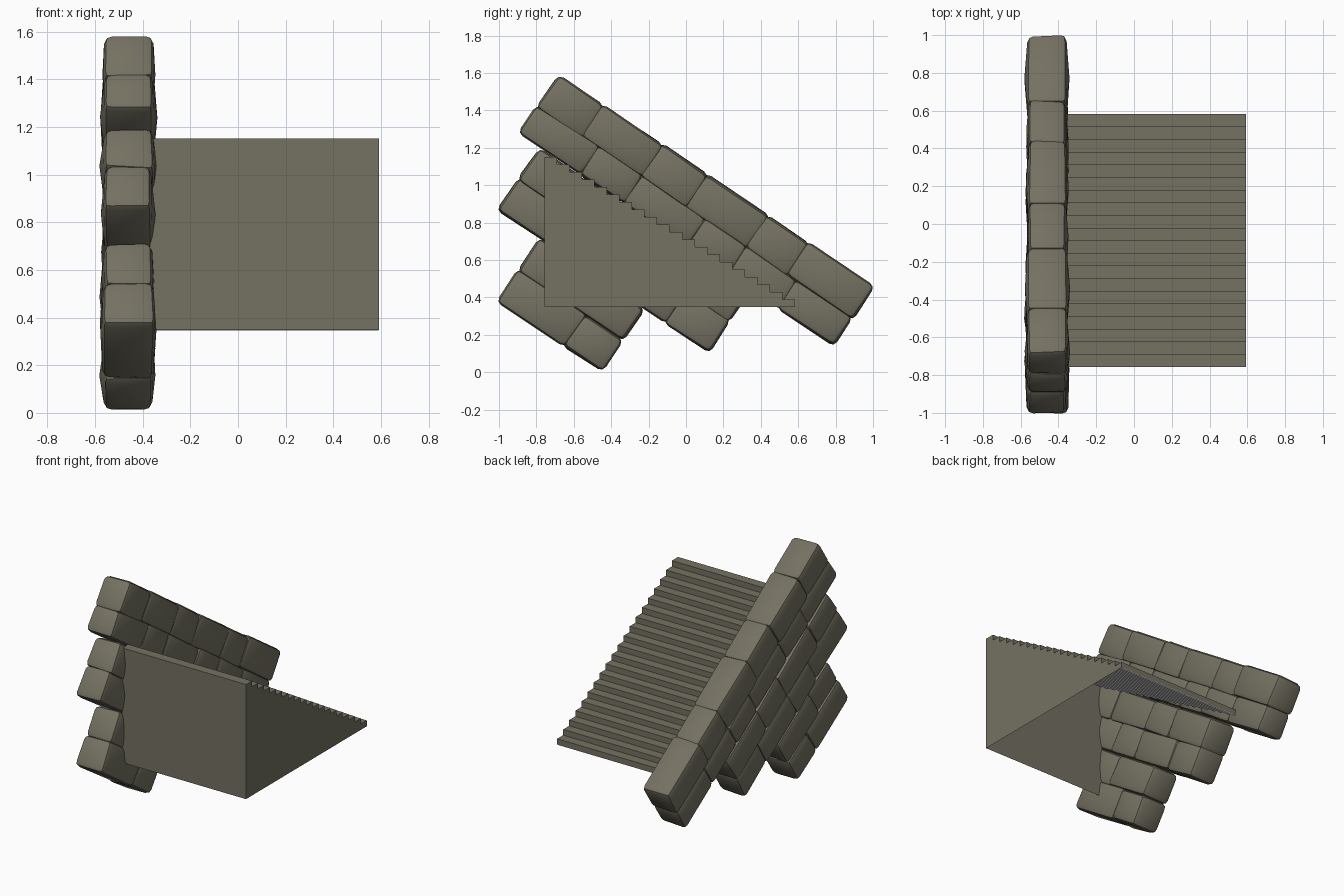
import bpy, bmesh, math, random
from mathutils import Vector

if "Cube" in bpy.data.objects:
    bpy.data.objects.remove(bpy.data.objects["Cube"])

random.seed(7)


def flat_colour(name, rgb):
    m = bpy.data.materials.new(name)
    m.diffuse_color = (*rgb, 1)
    m.use_nodes = True
    m.node_tree.nodes["Principled BSDF"].inputs["Base Color"].default_value = m.diffuse_color
    return m


stone = flat_colour("weathered stone", (0.176, 0.166, 0.122))
grey = flat_colour("light grey", (0.8, 0.8, 0.8))


def finish(name, bm, mat=stone):
    me = bpy.data.meshes.new(name)
    bm.normal_update()
    bm.to_mesh(me)
    bm.free()
    me.materials.append(mat)
    ob = bpy.data.objects.new(name, me)
    bpy.context.collection.objects.link(ob)
    return ob


# Staircase shell: treads, risers, outer side and tall end (open below and at the wall)
N, Y0, Y1, Z0, Z1 = 20, -0.757, 0.583, 0.348, 1.152
XL, XR = -0.37, 0.592
dy, dz = (Y1 - Y0) / N, (Z1 - Z0) / N
steps = [(Y0, Z1)]
for i in range(N):
    steps.append((Y0 + (i + 1) * dy, Z1 - i * dz))
    steps.append((Y0 + (i + 1) * dy, Z1 - (i + 1) * dz))


def strip(bm, points, x0, x1):
    left = [bm.verts.new((x0, y, z)) for y, z in points]
    right = [bm.verts.new((x1, y, z)) for y, z in points]
    for i in range(len(points) - 1):
        bm.faces.new((left[i], right[i], right[i + 1], left[i + 1]))
    return right


bm = bmesh.new()
right = strip(bm, [(Y0, Z0)] + steps, XL, XR)
bm.faces.new(right[::-1])
bmesh.ops.recalc_face_normals(bm, faces=bm.faces[:])
finish("staircase", bm)

# Grey lining on the underside of the steps
bm = bmesh.new()
strip(bm, [(y - 0.003 if k else y + 0.003, z - 0.003) for k, (y, z) in enumerate(steps)],
      XL, XR - 0.003)
bmesh.ops.reverse_faces(bm, faces=bm.faces[:])
finish("step_lining", bm, grey)

# Sloped parapet wall: courses of rounded blocks, laid along the stair slope
C, S = 0.829, 0.559


def block(name, u0, u1, v0, v1):
    bm = bmesh.new()
    bmesh.ops.create_cube(bm, size=2)
    half = random.uniform(0.1, 0.108)
    g = 0.009
    for v in bm.verts:
        x, u, w = v.co
        px = x * half + random.uniform(-0.008, 0.004)
        pu = (u0 + u1) / 2 + u * ((u1 - u0) / 2 + g) + random.uniform(-0.006, 0.006)
        pv = (v0 + v1) / 2 + w * ((v1 - v0) / 2 + g) + random.uniform(-0.006, 0.006)
        v.co = Vector((-0.457 + px, C * pu + S * pv, -S * pu + C * pv))
    # chipped, rounded edges
    bmesh.ops.bevel(bm, geom=bm.edges[:], offset=0.032, segments=2, profile=0.5,
                    affect='EDGES', clamp_overlap=True)
    bmesh.ops.recalc_face_normals(bm, faces=bm.faces[:])
    # slightly bulging faces towards the stairs and the outside
    sides = sorted(bm.faces, key=lambda f: f.calc_area() * abs(f.normal.x))[-2:]
    for f in sides:
        sign = math.copysign(1, f.normal.x)
        centre = bmesh.ops.poke(bm, faces=[f])["verts"][0]
        centre.co.x += sign * random.uniform(0.003, 0.018)
    ob = finish(name, bm)
    bpy.ops.object.select_all(action='DESELECT')
    ob.select_set(True)
    bpy.context.view_layer.objects.active = ob
    bpy.ops.object.shade_smooth_by_angle(angle=math.radians(28))


# bottom, top, start, block lengths of each course
courses = [
    (0.737, 0.933, -1.447, (0.283, 0.377, 0.289, 0.394, 0.263, 0.415)),
    (0.566, 0.735, -1.450, (0.390, 0.276, 0.410, 0.268, 0.320, 0.354)),
    (0.358, 0.550, -1.316, (0.27, 0.41, 0.27, 0.40)),
    (0.162, 0.354, -1.316, (0.41, 0.27, 0.395, 0.277)),
    (-0.045, 0.147, -1.043, (0.26, 0.402)),
    (-0.243, -0.049, -1.043, (0.424, 0.238)),
]
for r, (v0, v1, u, lengths) in enumerate(courses):
    for k, length in enumerate(lengths):
        block(f"wall_block_{r + 1}_{k + 1}", u, u + length, v0, v1)
        u += length
